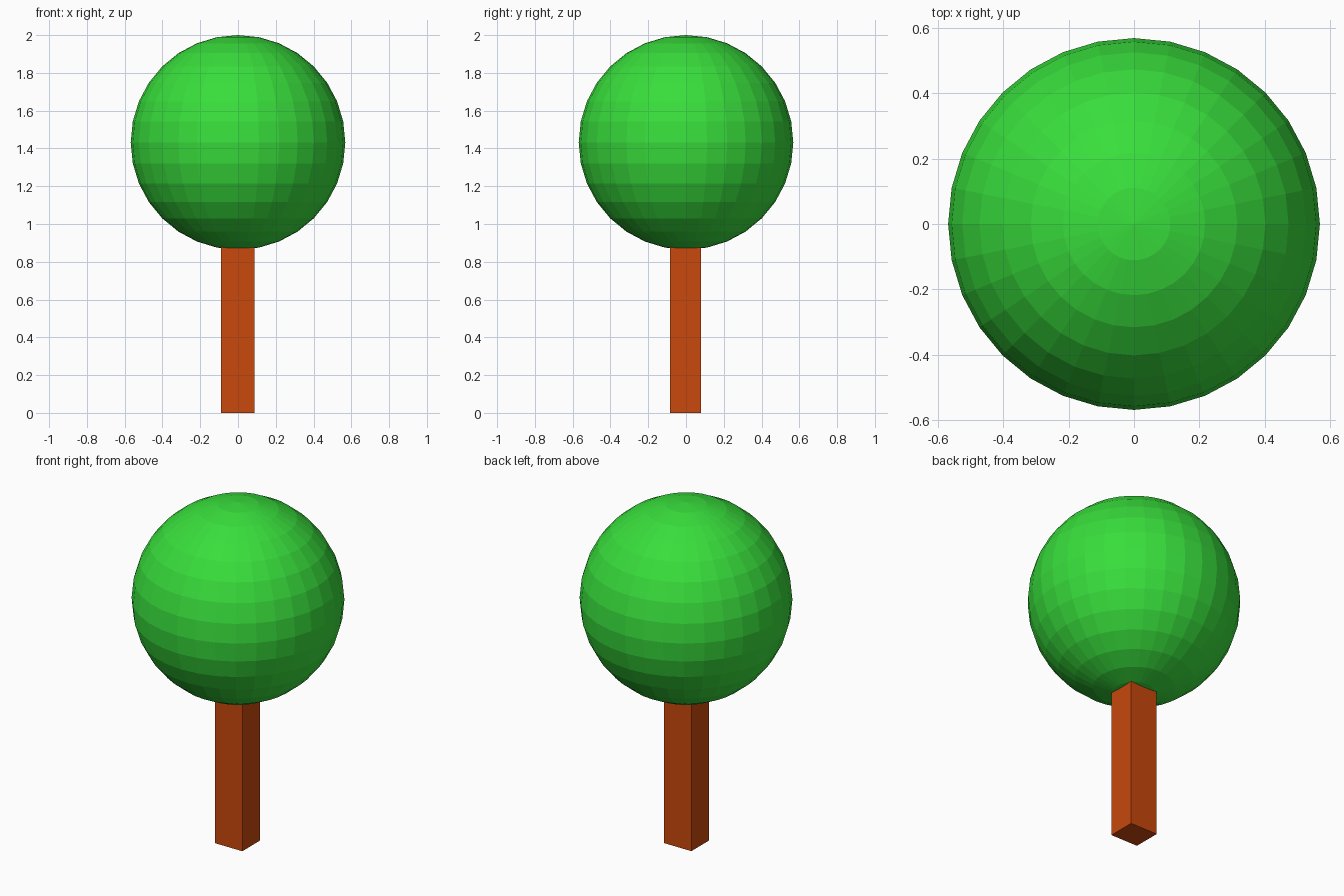
import bpy

if "Cube" in bpy.data.objects:
    bpy.data.objects.remove(bpy.data.objects["Cube"])


def finish(name, colour):
    obj = bpy.context.object
    obj.name = name
    mat = bpy.data.materials.new(name + "_colour")
    mat.diffuse_color = (*colour, 1.0)
    mat.use_nodes = True
    mat.node_tree.nodes["Principled BSDF"].inputs["Base Color"].default_value = mat.diffuse_color
    obj.data.materials.append(mat)
    return obj


RADIUS = 0.568
TRUNK_TOP = 0.95  # runs a little way into the foliage

# Square trunk, slightly wider than deep
bpy.ops.mesh.primitive_cube_add(size=1, location=(-0.002, -0.002, TRUNK_TOP / 2))
trunk = finish("trunk", (0.58, 0.065, 0.004))
trunk.scale = (0.178, 0.164, TRUNK_TOP)

# Faceted round foliage
bpy.ops.mesh.primitive_uv_sphere_add(segments=32, ring_count=16, radius=RADIUS,
                                     location=(0, 0, 2 - RADIUS))
finish("foliage", (0.04, 0.73, 0.045))
